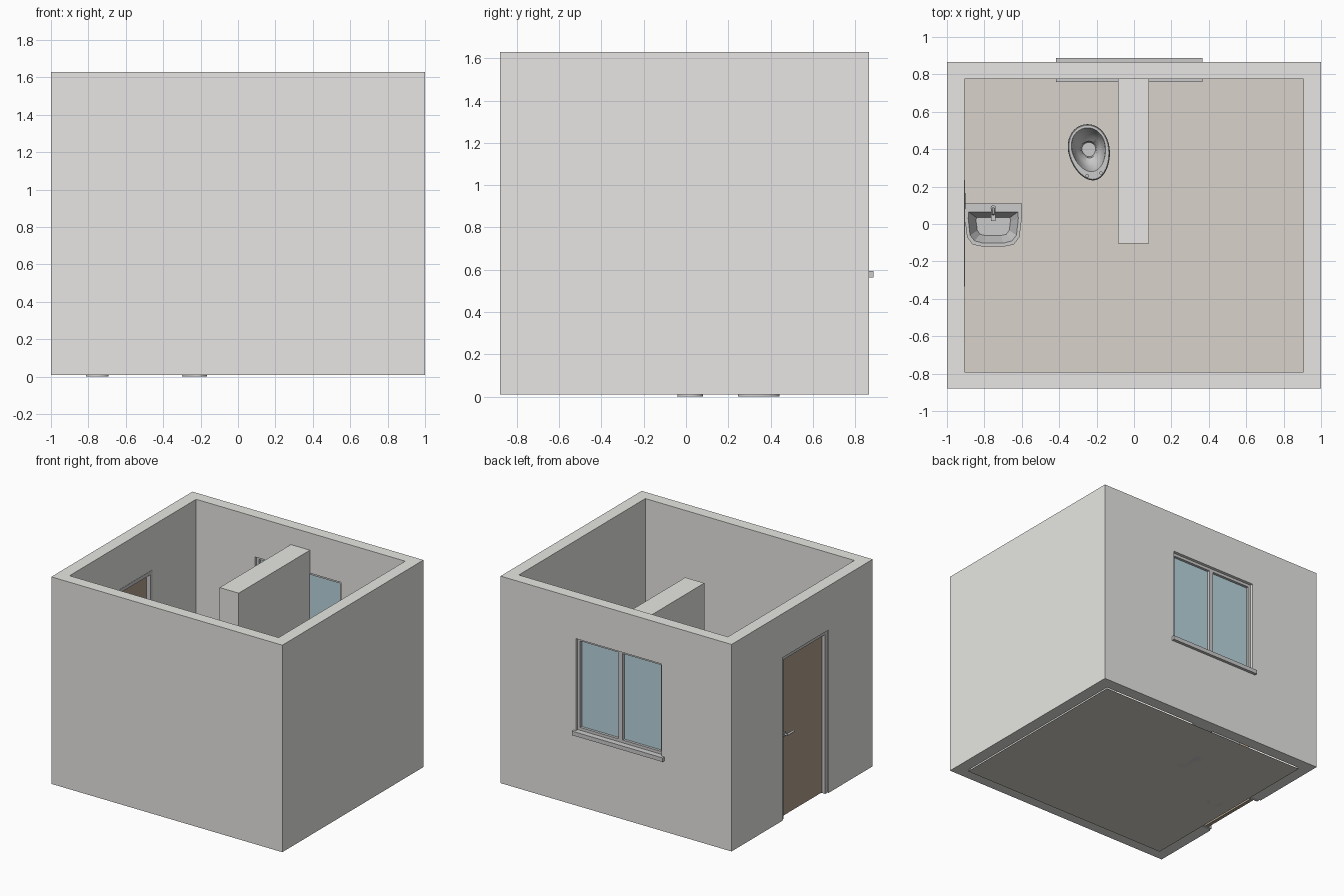
import bpy, bmesh, math
from mathutils import Matrix, Vector

if "Cube" in bpy.data.objects:
    bpy.data.objects.remove(bpy.data.objects["Cube"])


def material(name, rgb):
    m = bpy.data.materials.new(name)
    m.diffuse_color = (*rgb, 1)
    m.use_nodes = True
    m.node_tree.nodes["Principled BSDF"].inputs["Base Color"].default_value = m.diffuse_color
    return m


WALL = material("wall_paint", (0.80, 0.795, 0.77))
FLOOR = material("floor_tile", (0.69, 0.65, 0.59))
WOOD = material("wood", (0.44, 0.36, 0.27))
GLASS = material("glass", (0.49, 0.68, 0.74))


def finish(name, bm, mat=None):
    bmesh.ops.recalc_face_normals(bm, faces=bm.faces)
    me = bpy.data.meshes.new(name)
    bm.to_mesh(me)
    bm.free()
    ob = bpy.data.objects.new(name, me)
    bpy.context.collection.objects.link(ob)
    if mat:
        me.materials.append(mat)
    return ob


def box(name, x, y, z, mat=None):
    bm = bmesh.new()
    size = [b - a for a, b in (x, y, z)]
    mid = [(a + b) / 2 for a, b in (x, y, z)]
    bmesh.ops.create_cube(bm, size=1, matrix=Matrix.Translation(mid) @ Matrix.Diagonal((*size, 1)))
    return finish(name, bm, mat)


def rod(name, a, b, r):
    a, b = Vector(a), Vector(b)
    bm = bmesh.new()
    rot = (b - a).to_track_quat('Z', 'Y').to_matrix().to_4x4()
    bmesh.ops.create_cone(bm, cap_ends=True, segments=16, radius1=r, radius2=r,
                          depth=(b - a).length, matrix=Matrix.Translation((a + b) / 2) @ rot)
    return smooth(finish(name, bm))


def smooth(ob):
    bpy.ops.object.select_all(action='DESELECT')
    ob.select_set(True)
    bpy.context.view_layer.objects.active = ob
    bpy.ops.object.shade_smooth_by_angle(angle=math.radians(35))
    return ob


def loft(name, rings):
    """Skin a list of equal-length point rings and cap both ends."""
    bm = bmesh.new()
    vs = [[bm.verts.new(p) for p in ring] for ring in rings]
    n = len(vs[0])
    for lo, hi in zip(vs, vs[1:]):
        for i in range(n):
            bm.faces.new((lo[i], lo[(i + 1) % n], hi[(i + 1) % n], hi[i]))
    bm.faces.new(vs[0])
    bm.faces.new(vs[-1])
    return finish(name, bm)


# Room shell with door and window openings
Z0, Z1 = 0.01, 1.63
DY0, DY1, DZ = -0.335, 0.234, 1.285
WX0, WX1, WZ0, WZ1 = -0.395, 0.348, 0.58, 1.315
walls = box("walls", (-1, 1), (-0.88, 0.865), (Z0, Z1), WALL)
cutters = [
    box("cutter_room", (-0.905, 0.905), (-0.79, 0.775), (-0.5, 2)),
    box("cutter_door", (-1.2, -0.8), (DY0, DY1), (-0.5, DZ)),
    box("cutter_window", (WX0, WX1), (0.7, 1), (WZ0, WZ1)),
]
for c in cutters:
    mod = walls.modifiers.new(c.name, 'BOOLEAN')
    mod.operation, mod.solver, mod.object = 'DIFFERENCE', 'EXACT', c
bpy.context.view_layer.update()
cut = bpy.data.meshes.new_from_object(walls.evaluated_get(bpy.context.evaluated_depsgraph_get()))
walls.modifiers.clear()
walls.data = cut
cut.materials.clear()
cut.materials.append(WALL)
for c in cutters:
    bpy.data.objects.remove(c)

# Floor plane and partition
bm = bmesh.new()
bm.faces.new([bm.verts.new(p) for p in ((-0.905, -0.79, 0), (0.905, -0.79, 0), (0.905, 0.775, 0), (-0.905, 0.775, 0))])
finish("floor", bm, FLOOR)
box("partition", (-0.085, 0.08), (-0.105, 0.775), (Z0, 1.495), WALL)

# Door, frame and handles
F = 0.028
fx = (-0.99, -0.903)
box("door_jamb_front", fx, (DY0, DY0 + F), (Z0, DZ))
box("door_jamb_back", fx, (DY1 - F, DY1), (Z0, DZ))
box("door_head", fx, (DY0 + F, DY1 - F), (DZ - F, DZ))
box("door_leaf", (-0.962, -0.935), (DY0 + F, DY1 - F), (0.015, DZ - F), WOOD)
for side, face, s in (("outer", -0.962, -1), ("inner", -0.935, 1)):
    rod(f"handle_rose_{side}", (face, 0.16, 0.65), (face + s * 0.006, 0.16, 0.65), 0.018)
    rod(f"handle_neck_{side}", (face, 0.16, 0.65), (face + s * 0.032, 0.16, 0.65), 0.008)
    rod(f"handle_lever_{side}", (face + s * 0.026, 0.167, 0.65), (face + s * 0.026, 0.08, 0.65), 0.008)

# Window frame, glass and sill
W = 0.022
wy = (0.795, 0.842)
xm = (WX0 + WX1) / 2
for name, x in (("left", WX0), ("right", WX1 - W)):
    box(f"window_stile_{name}", (x, x + W), wy, (WZ0, WZ1))
box("window_mullion", (xm - 0.018, xm + 0.018), wy, (WZ0, WZ1))
for name, z in (("top", WZ1 - W), ("bottom", 0.595)):
    box(f"window_rail_{name}", (WX0 + W, WX1 - W), wy, (z, z + W))
for name, a, b in (("left", WX0 + W, xm - 0.018), ("right", xm + 0.018, WX1 - W)):
    box(f"window_pane_{name}", (a, b), (0.812, 0.822), (0.595, WZ1 - W), GLASS)
box("window_sill", (-0.418, 0.367), (0.758, 0.887), (0.563, 0.595))

# Toilet: egg-shaped rings, turned slightly
TURN = Matrix.Translation((-0.238, 0.383, 0)) @ Matrix.Rotation(math.radians(12), 4, 'Z')


def egg(rx, ry, z, shift=0.0, n=40):
    pts = []
    for i in range(n):
        t = 2 * math.pi * i / n
        p = Vector((rx * math.cos(t) * (1 + 0.12 * math.sin(t)), shift + ry * math.sin(t), z))
        pts.append(TURN @ p)
    return pts


smooth(loft("toilet", [
    egg(0.065, 0.100, 0.0, -0.04), egg(0.058, 0.092, 0.07, -0.04), egg(0.075, 0.115, 0.15, -0.025),
    egg(0.103, 0.146, 0.215), egg(0.110, 0.152, 0.25), egg(0.108, 0.150, 0.268),
    egg(0.104, 0.146, 0.272), egg(0.090, 0.118, 0.272, 0.014), egg(0.086, 0.114, 0.262, 0.014),
    egg(0.080, 0.104, 0.215, 0.014), egg(0.062, 0.075, 0.165, 0.015),
    egg(0.043, 0.045, 0.14, 0.015), egg(0.036, 0.038, 0.10, 0.015)]))
for name, x in (("left", -0.038), ("right", 0.038)):
    rod(f"seat_hinge_{name}", TURN @ Vector((x, -0.121, 0.265)), TURN @ Vector((x, -0.121, 0.282)), 0.009)

# Wash basin: half outlines mirrored about its centre line
SX = -0.7525


def basin_ring(half, z):
    return [(SX - x, y, z) for x, y in half] + [(SX + x, y, z) for x, y in reversed(half)]


outer = [(0.1525, 0.11), (0.1525, 0.03), (0.140, -0.07), (0.110, -0.11), (0.060, -0.12)]
inner = [(0.132, 0.065), (0.134, 0.03), (0.124, -0.06), (0.100, -0.09), (0.055, -0.102)]
deep = [(0.090, 0.035), (0.092, 0.015), (0.085, -0.035), (0.070, -0.055), (0.040, -0.062)]
under = [(0.085, 0.10), (0.085, 0.02), (0.078, -0.035), (0.062, -0.058), (0.035, -0.065)]
loft("basin", [basin_ring(under, 0.42), basin_ring(outer, 0.49), basin_ring(outer, 0.54),
               basin_ring(inner, 0.54), basin_ring(deep, 0.445)])
stand = [[(SX + r * math.cos(i * math.pi / 12), 0.02 + r * math.sin(i * math.pi / 12), z) for i in range(24)]
         for r, z in ((0.062, 0.0), (0.055, 0.03), (0.045, 0.25), (0.058, 0.43))]
smooth(loft("basin_pedestal", stand))

# Tap
rod("tap_body", (SX, 0.085, 0.54), (SX, 0.085, 0.60), 0.014)
box("tap_spout", (SX - 0.012, SX + 0.012), (0.015, 0.097), (0.585, 0.60))
rod("tap_lever", (SX, 0.085, 0.60), (SX, 0.05, 0.625), 0.006)
rod("basin_drain", (SX, -0.012, 0.445), (SX, -0.012, 0.449), 0.014)
